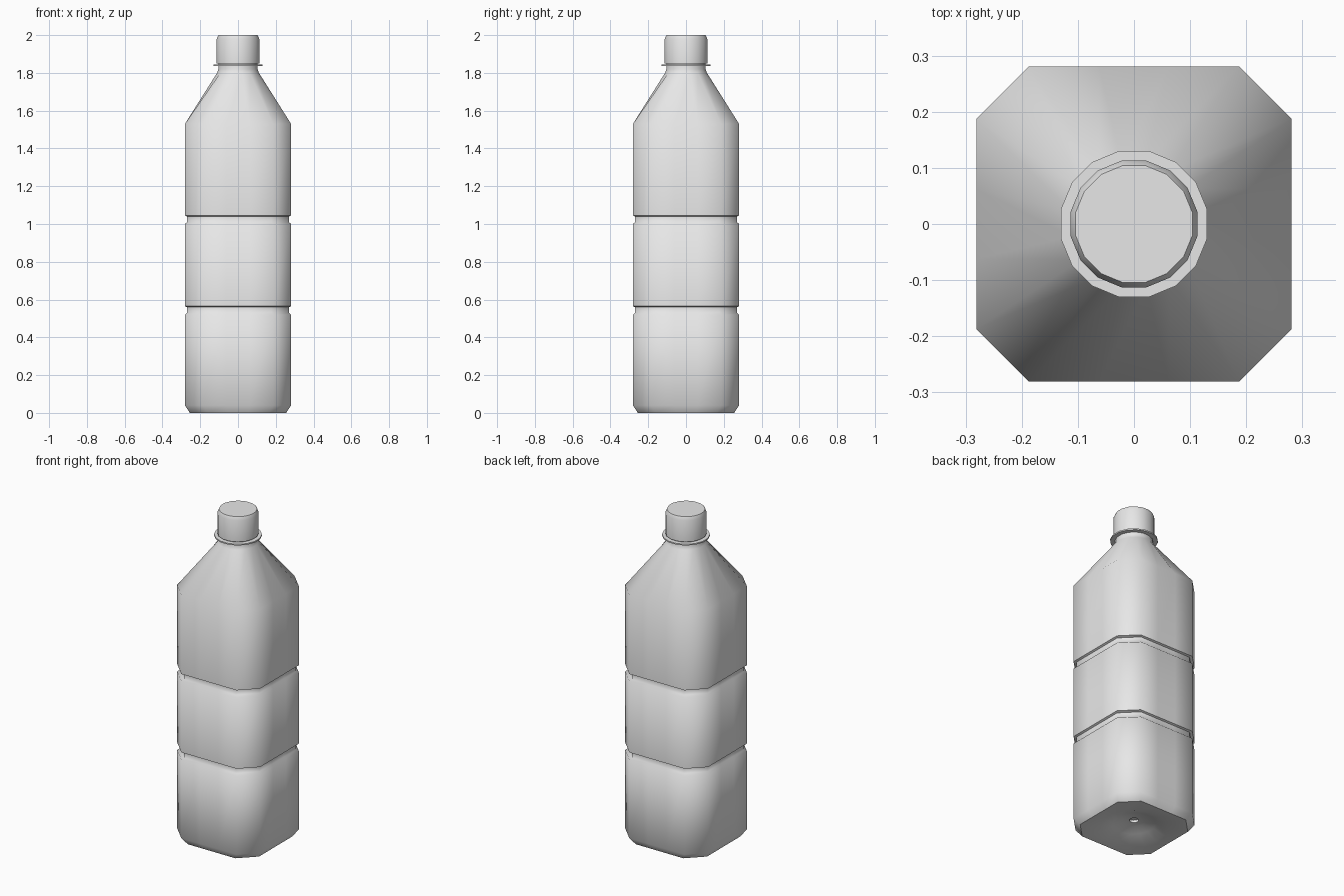
import bpy, bmesh
from math import cos, sin, pi, radians

cube = bpy.data.objects.get("Cube")
if cube:
    bpy.data.objects.remove(cube)

mat = bpy.data.materials.new("plain grey")
GREY = (0.8, 0.8, 0.8, 1)
mat.diffuse_color = GREY
mat.use_nodes = True
mat.node_tree.nodes["Principled BSDF"].inputs["Base Color"].default_value = GREY

SIDES = 16
ANGLES = [2 * pi * (i + 0.5) / SIDES for i in range(SIDES)]


def circle(r, z):
    return [(r * cos(a), r * sin(a), z) for a in ANGLES]


def square(h, z):
    # square with chamfered corners, four points to each side
    c = h - 0.094
    pts = []
    for a in ANGLES:
        x, y = cos(a), sin(a)
        flat = c if min(abs(x), abs(y)) > 0.4 else c / 3
        px, py = (h, flat) if abs(x) > abs(y) else (flat, h)
        pts.append((px if x > 0 else -px, py if y > 0 else -py, z))
    return pts


def loft(name, rings, angle):
    # skin a stack of rings and cap both ends
    bm = bmesh.new()
    loops = [[bm.verts.new(p) for p in ring] for ring in rings]
    for low, high in zip(loops, loops[1:]):
        for i in range(SIDES):
            j = (i + 1) % SIDES
            bm.faces.new((low[i], low[j], high[j], high[i]))
    bm.faces.new(loops[0][::-1])
    bm.faces.new(loops[-1])
    bmesh.ops.recalc_face_normals(bm, faces=bm.faces)
    mesh = bpy.data.meshes.new(name)
    bm.to_mesh(mesh)
    bm.free()
    mesh.materials.append(mat)
    obj = bpy.data.objects.new(name, mesh)
    bpy.context.collection.objects.link(obj)
    bpy.ops.object.select_all(action="DESELECT")
    obj.select_set(True)
    bpy.context.view_layer.objects.active = obj
    bpy.ops.object.shade_smooth_by_angle(angle=radians(angle))


def groove(z):
    return [square(0.281, z), square(0.27, z + 0.01),
            square(0.27, z + 0.04), square(0.281, z + 0.045)]


# Body: hollowed underside, chamfered foot, two grooves, shoulder and neck
underside = [circle(0.026, 0.065), circle(0.026, 0.05), circle(0.06, 0.047),
             circle(0.12, 0.03), circle(0.19, 0.006)]
walls = [square(0.255, 0), square(0.281, 0.04)] + groove(0.52) + groove(1.0)
shoulder = [square(0.281, 1.53), circle(0.113, 1.8), circle(0.106, 1.82),
            circle(0.106, 1.85)]
loft("bottle_body", underside + walls + shoulder, 50)

# Collar below the cap
loft("neck_collar", [circle(0.133, 1.836), circle(0.133, 1.844)], 35)

# Screw cap
loft("cap", [circle(0.115, 1.85), circle(0.115, 1.98), circle(0.106, 2.0)], 35)
